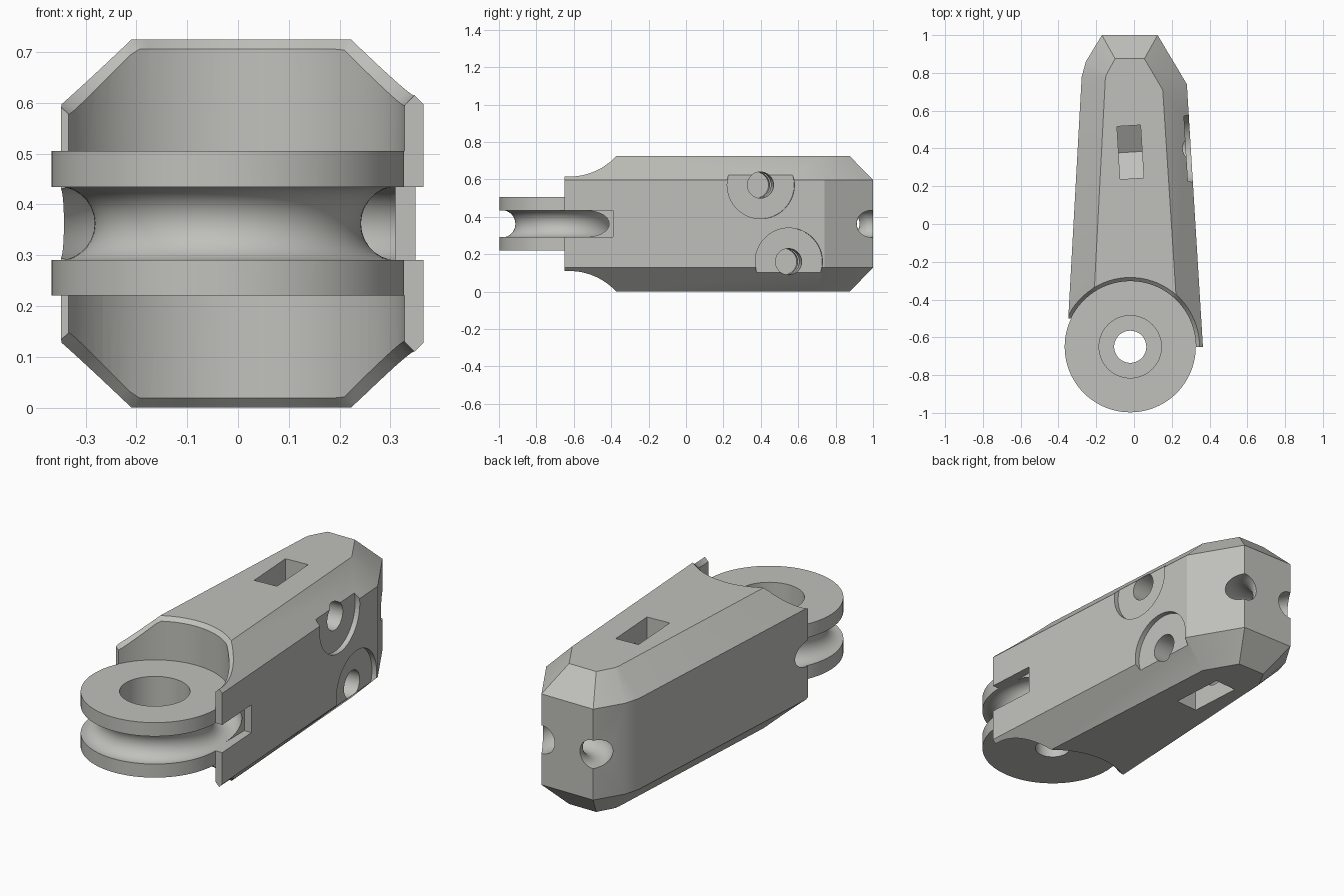
import bpy, bmesh, math
from mathutils import Matrix, Vector

if "Cube" in bpy.data.objects:
    bpy.data.objects.remove(bpy.data.objects["Cube"])

HUB = (-0.02, -0.65)      # centre of the pulley hub
MID = 0.3625              # mid height
TOP = 0.725
TILT = math.atan(0.061)   # taper angle of the right side wall


def make(name, bm):
    bmesh.ops.recalc_face_normals(bm, faces=bm.faces)
    me = bpy.data.meshes.new(name)
    bm.to_mesh(me)
    bm.free()
    ob = bpy.data.objects.new(name, me)
    bpy.context.collection.objects.link(ob)
    return ob


def loft(name, rings, closed=False):
    """Skin equal rings of points; cap the ends or join them in a loop."""
    bm = bmesh.new()
    vs = [[bm.verts.new(p) for p in r] for r in rings]
    n = len(rings[0])
    for i in range(len(vs) if closed else len(vs) - 1):
        a, b = vs[i], vs[(i + 1) % len(vs)]
        for j in range(n):
            k = (j + 1) % n
            bm.faces.new((a[j], a[k], b[k], b[j]))
    if not closed:
        bm.faces.new(vs[0])
        bm.faces.new(vs[-1])
    return make(name, bm)


def revolve(name, centre, section, n=96):
    """Closed section turned about a vertical axis; section(angle) gives (r, z) points."""
    rings = []
    for i in range(n):
        a = 2 * math.pi * i / n
        rings.append([(centre[0] + r * math.cos(a), centre[1] + r * math.sin(a), z)
                      for r, z in section(a)])
    return loft(name, rings, True)


def cylinder(name, r, z0, z1, n=96):
    ring = lambda z: [(HUB[0] + r * math.cos(2 * math.pi * i / n),
                       HUB[1] + r * math.sin(2 * math.pi * i / n), z) for i in range(n)]
    return loft(name, [ring(z0), ring(z1)])


def torus(name, centre, R, r, m=28):
    return revolve(name, centre, lambda a: [
        (R + r * math.cos(2 * math.pi * k / m), MID + r * math.sin(2 * math.pi * k / m))
        for k in range(m)])


def combine(ob, other, op='DIFFERENCE'):
    mod = ob.modifiers.new("cut", 'BOOLEAN')
    mod.operation, mod.solver, mod.object = op, 'EXACT', other
    bpy.context.view_layer.objects.active = ob
    bpy.ops.object.modifier_apply(modifier=mod.name)
    bpy.data.objects.remove(other)


# tapered body with chamfered top and bottom
outer = [(-0.348, -0.5), (-0.1, -0.5), (-0.1, -0.65), (0.365, -0.65), (0.28, 0.74),
         (0.125, 1.0), (-0.17, 1.0), (-0.255, 0.86), (-0.277, 0.78)]
inner = [(-0.218, -0.5), (-0.1, -0.5), (-0.1, -0.65), (0.24, -0.65), (0.152, 0.71),
         (0.055, 0.875), (-0.1, 0.875), (-0.147, 0.79), (-0.152, 0.765)]
layers = [(inner, 0), (outer, 0.128), (outer, TOP - 0.128), (inner, TOP)]
body = loft("pulley_arm", [[(x, y, z) for x, y in pts] for pts, z in layers])

# pulley hub, fused to the body
combine(body, cylinder("hub", 0.347, 0.215, 0.51), 'UNION')
combine(body, cylinder("upper_clearance", 0.3475, 0.505, 1.0))
combine(body, cylinder("lower_clearance", 0.3475, -0.3, 0.221))


# small bevel along the lip of the hub clearance
def lip_section(upper):
    def section(a):
        x = HUB[0] + 0.367 * math.cos(a)
        y = HUB[1] + 0.367 * math.sin(a)
        side = min(0.365 - 0.061 * (y + 0.65) - x, x + 0.357 - 0.058 * (y + 0.65))
        h = min(TOP, TOP - 0.128 + max(side, 0))
        pts = [(0.34, h - 0.027), (0.39, h + 0.023), (0.39, 0.9), (0.34, 0.9)]
        return pts if upper else [(r, TOP - z) for r, z in pts]
    return section


for upper in (True, False):
    combine(body, revolve("lip_bevel", HUB, lip_section(upper)))

# rope groove around the hub, its side exit, and the rope loop at the back
combine(body, torus("rope_groove", HUB, 0.335, 0.073))
slot = [(0.31, -0.7), (0.5, -0.7), (0.5, -0.39), (0.31, -0.39)]
combine(body, loft("rope_exit", [[(x, y, z) for x, y in slot] for z in (0.291, 0.434)]))
combine(body, torus("rope_loop", (-0.0225, 1.0), 0.145, 0.073))

# stepped hub bore
combine(body, cylinder("hub_bore", 0.085, 0.1, 0.6, 64))
combine(body, cylinder("hub_recess", 0.165, 0.29, 0.6, 64))


# screw holes with shallow head recesses and nut pockets
def side_prism(name, y, z, section, x0, x1):
    """Prism along the normal of the right wall; x is measured from the wall."""
    wall = Vector((0.365 - 0.061 * (y + 0.65), y, z))
    rot = Matrix.Rotation(TILT, 3, 'Z')
    return loft(name, [[wall + rot @ Vector((x, u, v)) for u, v in section]
                       for x in (x0, x1)])


def circle(r, n=48):
    return [(r * math.cos(2 * math.pi * i / n), r * math.sin(2 * math.pi * i / n))
            for i in range(n)]


for y, z, s in ((0.4, 0.57, 1), (0.55, 0.16, -1)):
    wall_x = 0.365 - 0.061 * (y + 0.65)
    combine(body, side_prism("head_recess", y, z, circle(0.18, 72), -0.026, 0.2))
    combine(body, side_prism("screw_hole", y, z, circle(0.07), -0.17 - wall_x, 0.15))
    nut = [(0, -0.162 * s), (0.14, -0.081 * s), (0.14, 0.5 * s),
           (-0.14, 0.5 * s), (-0.14, -0.081 * s)]
    c = -0.02 - wall_x
    combine(body, side_prism("nut_pocket", y, z, nut, c - 0.0625, c + 0.0625))

# single plain grey finish
grey = bpy.data.materials.new("light_grey")
grey.diffuse_color = (0.53, 0.53, 0.50, 1)
grey.use_nodes = True
grey.node_tree.nodes["Principled BSDF"].inputs["Base Color"].default_value = grey.diffuse_color
body.data.materials.clear()
body.data.materials.append(grey)
for p in body.data.polygons:
    p.material_index = 0

bpy.ops.object.select_all(action='DESELECT')
body.select_set(True)
bpy.context.view_layer.objects.active = body
bpy.ops.object.shade_smooth_by_angle(angle=math.radians(25))
